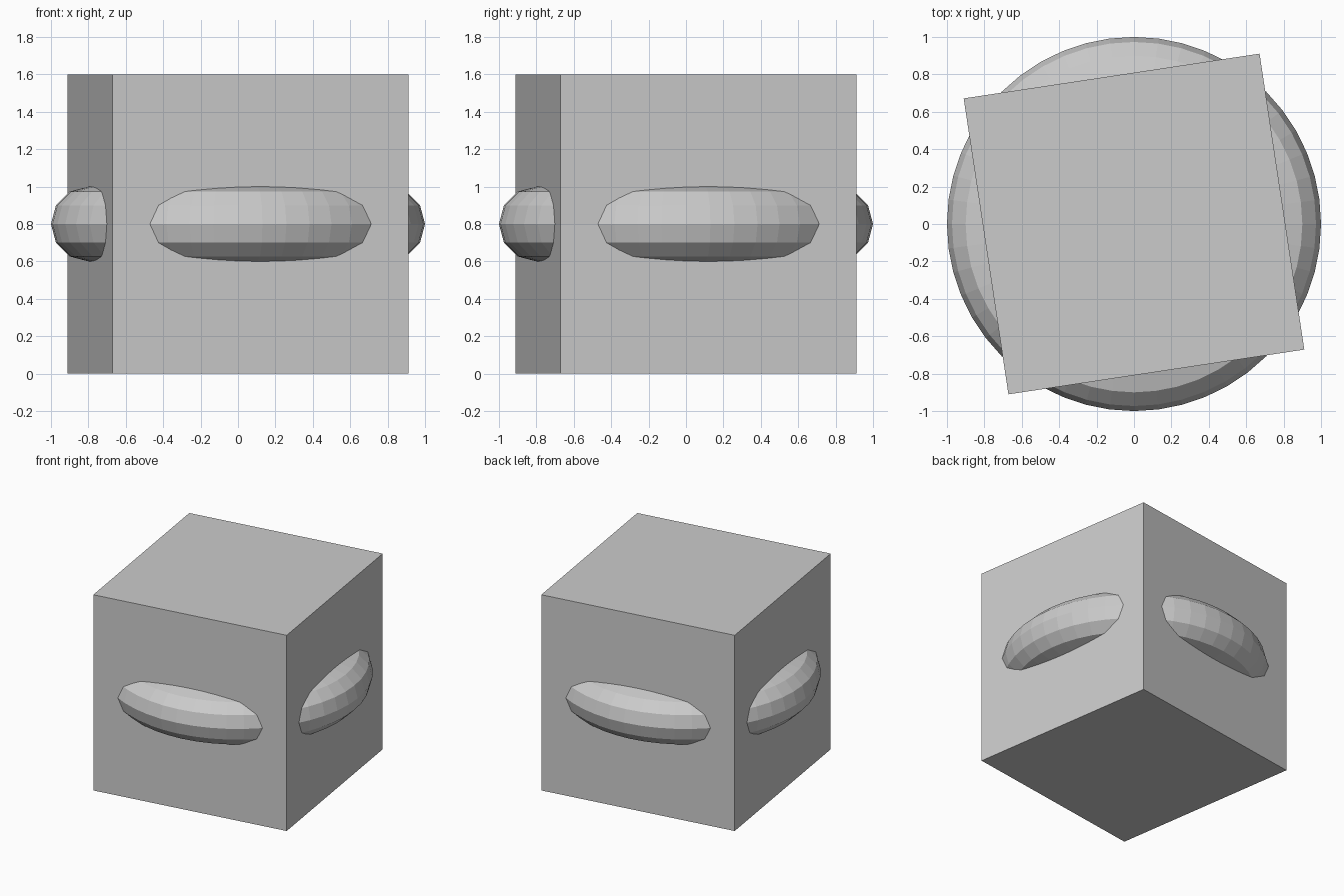
import bpy
from math import radians

if "Cube" in bpy.data.objects:
    bpy.data.objects.remove(bpy.data.objects["Cube"])

# Block: a cube standing on the ground, turned slightly about z
bpy.ops.mesh.primitive_cube_add(size=1.6, location=(0, 0, 0.8),
                                rotation=(0, 0, radians(8.6)))
bpy.context.object.name = "block"

# Ring: a flat-shaded torus that bulges out of the four side faces
bpy.ops.mesh.primitive_torus_add(location=(0, 0, 0.8), major_radius=0.8,
                                 minor_radius=0.2, major_segments=48,
                                 minor_segments=12)
bpy.context.object.name = "ring"
bpy.ops.object.shade_flat()
